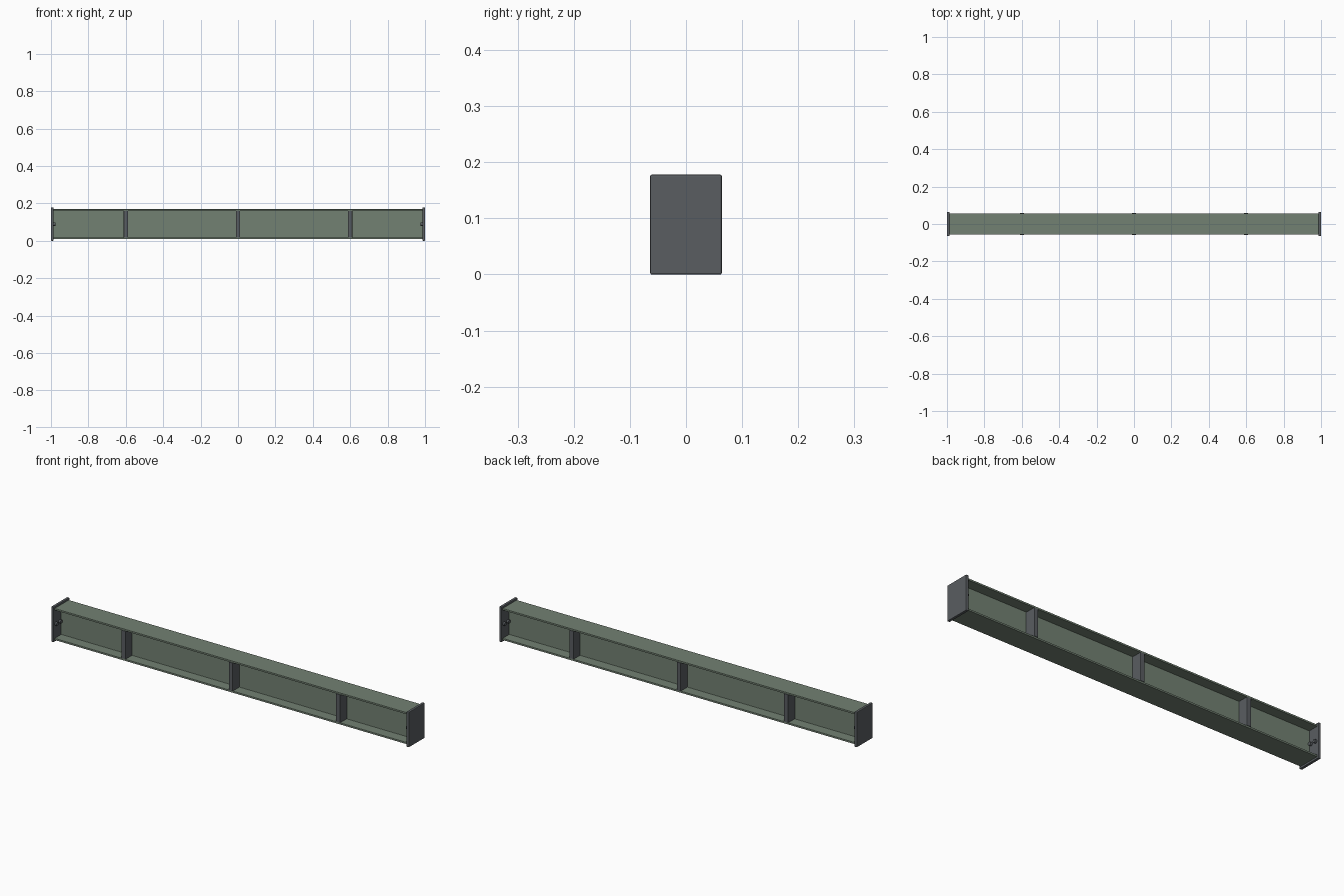
import bpy, bmesh
from math import pi
from mathutils import Matrix

if "Cube" in bpy.data.objects:
    bpy.data.objects.remove(bpy.data.objects["Cube"])

HALF = 1.0          # half length
PLATE_T = 0.014     # end plate thickness
MID = 0.089         # height of the beam axis


def material(name, color):
    m = bpy.data.materials.new(name)
    m.diffuse_color = (*color, 1)
    m.use_nodes = True
    m.node_tree.nodes["Principled BSDF"].inputs["Base Color"].default_value = m.diffuse_color
    return m


green = material("painted_green", (0.17, 0.22, 0.17))
steel = material("dark_steel", (0.10, 0.11, 0.12))


def finish(name, bm, mat, bevel=0):
    bmesh.ops.recalc_face_normals(bm, faces=bm.faces)
    me = bpy.data.meshes.new(name)
    bm.to_mesh(me)
    bm.free()
    me.materials.append(mat)
    ob = bpy.data.objects.new(name, me)
    bpy.context.collection.objects.link(ob)
    if bevel:
        mod = ob.modifiers.new("edge", "BEVEL")
        mod.width = bevel
        mod.segments = 2
    return ob


def box(name, center, size, mat, bevel=0):
    bm = bmesh.new()
    bmesh.ops.create_cube(bm, size=1, matrix=Matrix.Translation(center) @ Matrix.Diagonal((*size, 1)))
    return finish(name, bm, mat, bevel)


# I-beam: half profile mirrored into the full section, extruded along x
W, H, TF, TW = 0.056, 0.080, 0.009, 0.004
quarter = [(W, H), (W, H - TF), (TW, H - TF)]
right = quarter + [(y, -z) for y, z in reversed(quarter)]
profile = right + [(-y, z) for y, z in reversed(right)]
L = HALF - PLATE_T
bm = bmesh.new()
face = bm.faces.new([bm.verts.new((-L, y, MID + z)) for y, z in profile])
ext = bmesh.ops.extrude_face_region(bm, geom=[face], use_keep_orig=True)
bmesh.ops.translate(bm, vec=(2 * L, 0, 0),
                    verts=[v for v in ext["geom"] if isinstance(v, bmesh.types.BMVert)])
finish("i_beam", bm, green, 0.001)

# Stiffener plates between the flanges, both sides of the web
SH = 2 * (H - TF)
for i, x in enumerate((-0.6, 0, 0.6)):
    for s in (-1, 1):
        box(f"stiffener_{i}_{'front' if s < 0 else 'back'}",
            (x, s * 0.0305, MID), (0.022, 0.055, SH), steel, 0.001)

# End plates with bolt heads on their inner faces
for s, side in ((-1, "left"), (1, "right")):
    box(f"end_plate_{side}", (s * (HALF - PLATE_T / 2), 0, MID),
        (PLATE_T, 0.128, 0.178), steel, 0.003)
    for i, y in enumerate((-0.046, -0.015, 0.015, 0.046)):
        bm = bmesh.new()
        bmesh.ops.create_cone(bm, cap_ends=True, segments=12, radius1=0.009, radius2=0.009, depth=0.012,
                              matrix=Matrix.Translation((s * (L - 0.004), y, MID)) @ Matrix.Rotation(pi / 2, 4, "Y"))
        finish(f"bolt_{side}_{i}", bm, steel)
